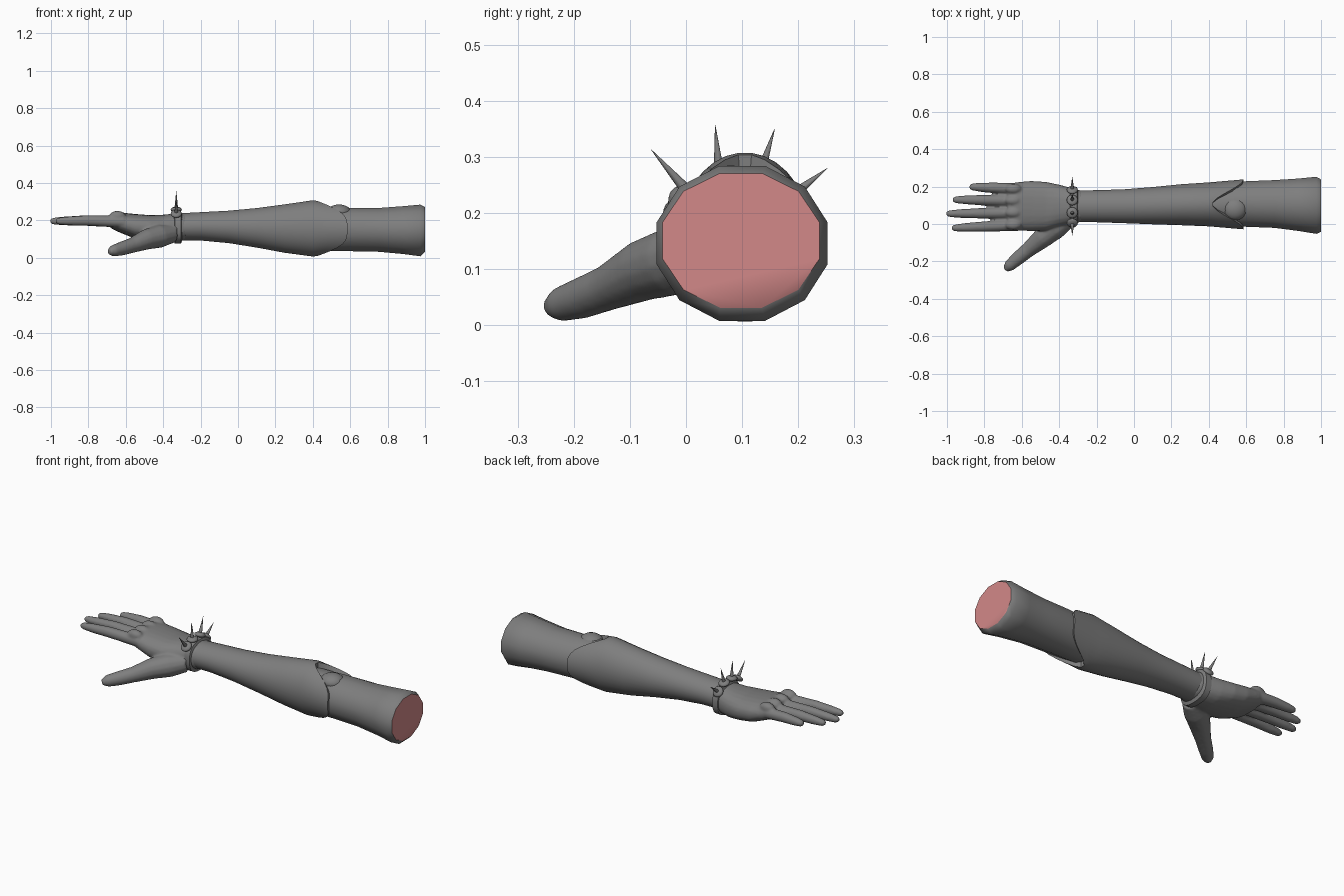
import bpy, bmesh, math
from mathutils import Vector, Matrix

if "Cube" in bpy.data.objects:
    bpy.data.objects.remove(bpy.data.objects["Cube"])


def material(name, rgb):
    m = bpy.data.materials.new(name)
    m.diffuse_color = (*rgb, 1.0)
    m.use_nodes = True
    m.node_tree.nodes["Principled BSDF"].inputs["Base Color"].default_value = m.diffuse_color
    return m


GREY = material("grey", (0.21, 0.21, 0.21))
PINK = material("pink", (0.65, 0.25, 0.25))


def finish(bm, name, angle=40, mats=(GREY,)):
    bmesh.ops.recalc_face_normals(bm, faces=bm.faces[:])
    me = bpy.data.meshes.new(name)
    bm.to_mesh(me)
    bm.free()
    for m in mats:
        me.materials.append(m)
    for p in me.polygons:
        p.use_smooth = True
    me.set_sharp_from_angle(angle=math.radians(angle))
    ob = bpy.data.objects.new(name, me)
    bpy.context.collection.objects.link(ob)
    return ob


def ring(c, u, v, n, power=2.0):
    """Superellipse of n points around c spanned by vectors u and v."""
    pts = []
    for i in range(n):
        a = 2 * math.pi * (i + 0.5) / n
        ca, sa = math.cos(a), math.sin(a)
        k = (abs(ca) ** power + abs(sa) ** power) ** (-1 / power)
        pts.append(Vector(c) + Vector(u) * ca * k + Vector(v) * sa * k)
    return pts


def loft(bm, rings, caps=True, closed=False):
    rows = [[bm.verts.new(p) for p in r] for r in rings]
    n = len(rows[0])
    pairs = list(zip(rows, rows[1:])) + ([(rows[-1], rows[0])] if closed else [])
    for a, b in pairs:
        for i in range(n):
            j = (i + 1) % n
            bm.faces.new((a[i], a[j], b[j], b[i]))
    if caps:
        bm.faces.new(rows[0])
        bm.faces.new(rows[-1])


def x_ring(s, n, power=2.0):
    x, cy, cz, ry, rz = s
    return ring((x, cy, cz), (0, ry, 0), (0, 0, rz), n, power)


def limb(bm, path, n=14):
    """Round tube through (x, y, z, radius) points."""
    rings = []
    for i, p in enumerate(path):
        a, b = path[max(i - 1, 0)], path[min(i + 1, len(path) - 1)]
        d = (Vector(b[:3]) - Vector(a[:3])).normalized()
        u = d.cross(Vector((0, 0, 1))).normalized()
        rings.append(ring(p[:3], u * p[3], u.cross(d) * p[3], n))
    loft(bm, rings)


def ball(bm, loc, scale, rot=Matrix()):
    m = Matrix.Translation(loc) @ rot @ Matrix.Diagonal((*scale, 1))
    bmesh.ops.create_uvsphere(bm, u_segments=16, v_segments=10, radius=1, matrix=m)


# upper arm with a coloured cut end
bm = bmesh.new()
upper = [(0.38, 0.10, 0.155, 0.10, 0.12), (0.50, 0.103, 0.152, 0.118, 0.12),
         (0.60, 0.107, 0.151, 0.126, 0.12), (0.75, 0.107, 0.149, 0.132, 0.121),
         (0.88, 0.103, 0.148, 0.145, 0.132), (0.975, 0.10, 0.146, 0.158, 0.143),
         (1.00, 0.098, 0.151, 0.145, 0.124)]
loft(bm, [x_ring(s, 12) for s in upper])
for f in bm.faces:
    if f.calc_center_median().x > 0.99:
        f.material_index = 1
finish(bm, "upper_arm", 50, (GREY, PINK))

# forearm, its elbow end notched at the top and bottom
bm = bmesh.new()
fore = [(-0.33, 0.095, 0.165, 0.085, 0.072), (-0.2, 0.095, 0.168, 0.086, 0.076),
        (-0.05, 0.095, 0.165, 0.091, 0.087), (0.1, 0.098, 0.160, 0.10, 0.106),
        (0.25, 0.103, 0.156, 0.11, 0.130), (0.40, 0.105, 0.157, 0.118, 0.151)]
N = 32
rings = [x_ring(s, N) for s in fore]


def elbow_ring(t, scale=1.0):
    pts = []
    for i in range(N):
        a = 2 * math.pi * (i + 0.5) / N
        reach = 0.185 - 0.165 * abs(math.sin(a)) ** 4
        x = 0.40 + reach * t
        k = (x - 0.40) / 0.185
        ry, rz = 0.118 + 0.016 * k, 0.151 - 0.024 * k
        pts.append(Vector((x, 0.105 + ry * scale * math.cos(a),
                           0.157 - 0.003 * k + rz * scale * math.sin(a))))
    return pts


rings += [elbow_ring(0.5), elbow_ring(1), elbow_ring(1, 0.8)]
loft(bm, rings, caps=False)
finish(bm, "forearm")

# elbow bump in the notch
bm = bmesh.new()
ball(bm, (0.54, 0.08, 0.245), (0.065, 0.06, 0.04))
finish(bm, "elbow_bump")

# hand: palm, thumb, fingers and knuckles fused together
bm = bmesh.new()
palm = [(-0.28, 0.095, 0.166, 0.083, 0.07), (-0.34, 0.097, 0.160, 0.097, 0.076),
        (-0.40, 0.098, 0.155, 0.112, 0.075), (-0.47, 0.095, 0.158, 0.130, 0.070),
        (-0.55, 0.096, 0.168, 0.134, 0.066), (-0.63, 0.095, 0.188, 0.128, 0.054),
        (-0.675, 0.095, 0.193, 0.115, 0.038)]
loft(bm, [x_ring(s, 24, 2.4) for s in palm])
limb(bm, [(-0.35, 0.03, 0.13, 0.05), (-0.42, -0.02, 0.115, 0.062),
          (-0.49, -0.075, 0.098, 0.055), (-0.565, -0.138, 0.067, 0.041),
          (-0.625, -0.187, 0.048, 0.037), (-0.667, -0.224, 0.037, 0.031),
          (-0.688, -0.244, 0.031, 0.016)])
# base y, tip y, tip x
for y0, y1, tip in [(-0.005, -0.022, -0.975), (0.06, 0.055, -1.004),
                    (0.125, 0.130, -0.970), (0.188, 0.199, -0.880)]:
    path = []
    for t, z, r in [(0, 0.192, 0.032), (0.3, 0.196, 0.030), (0.55, 0.199, 0.028),
                    (0.8, 0.197, 0.024), (0.95, 0.196, 0.019), (1, 0.196, 0.011)]:
        path.append((-0.61 + (tip + 0.61) * t, y0 + (y1 - y0) * t, z, r))
    limb(bm, path)
    ball(bm, (-0.645, y0, 0.222), (0.045, 0.028, 0.029))
hand = finish(bm, "hand")
fuse = hand.modifiers.new("fuse", 'REMESH')
fuse.mode = 'VOXEL'
fuse.voxel_size = 0.007
fuse.use_smooth_shade = True
soft = hand.modifiers.new("soften", 'SMOOTH')
soft.factor = 0.5
soft.iterations = 4

# wrist strap
bm = bmesh.new()
strap = [(-0.345, 0.08, 0.068), (-0.338, 0.10, 0.087),
         (-0.305, 0.10, 0.087), (-0.298, 0.08, 0.068)]
loft(bm, [x_ring((x, 0.098, 0.162, ry, rz), 28, 2.6) for x, ry, rz in strap],
     caps=False, closed=True)
finish(bm, "wrist_strap")

# studs with spikes: disc centre y, z and spike tip y, z
for i, (y, z, ty, tz) in enumerate([(0.005, 0.236, -0.062, 0.313),
                                    (0.060, 0.257, 0.052, 0.357),
                                    (0.128, 0.257, 0.158, 0.350),
                                    (0.182, 0.226, 0.252, 0.280)]):
    base, tip = Vector((-0.33, y, z)), Vector((-0.33, ty, tz))
    d = tip - base
    rot = d.to_track_quat('Z', 'Y').to_matrix().to_4x4()
    bm = bmesh.new()
    ball(bm, base, (0.03, 0.03, 0.014), rot)
    finish(bm, f"stud_{i + 1}")
    bm = bmesh.new()
    bmesh.ops.create_cone(bm, cap_ends=True, segments=10, radius1=0.011, radius2=0.0004,
                          depth=d.length,
                          matrix=Matrix.Translation((base + tip) / 2) @ rot)
    finish(bm, f"spike_{i + 1}")
